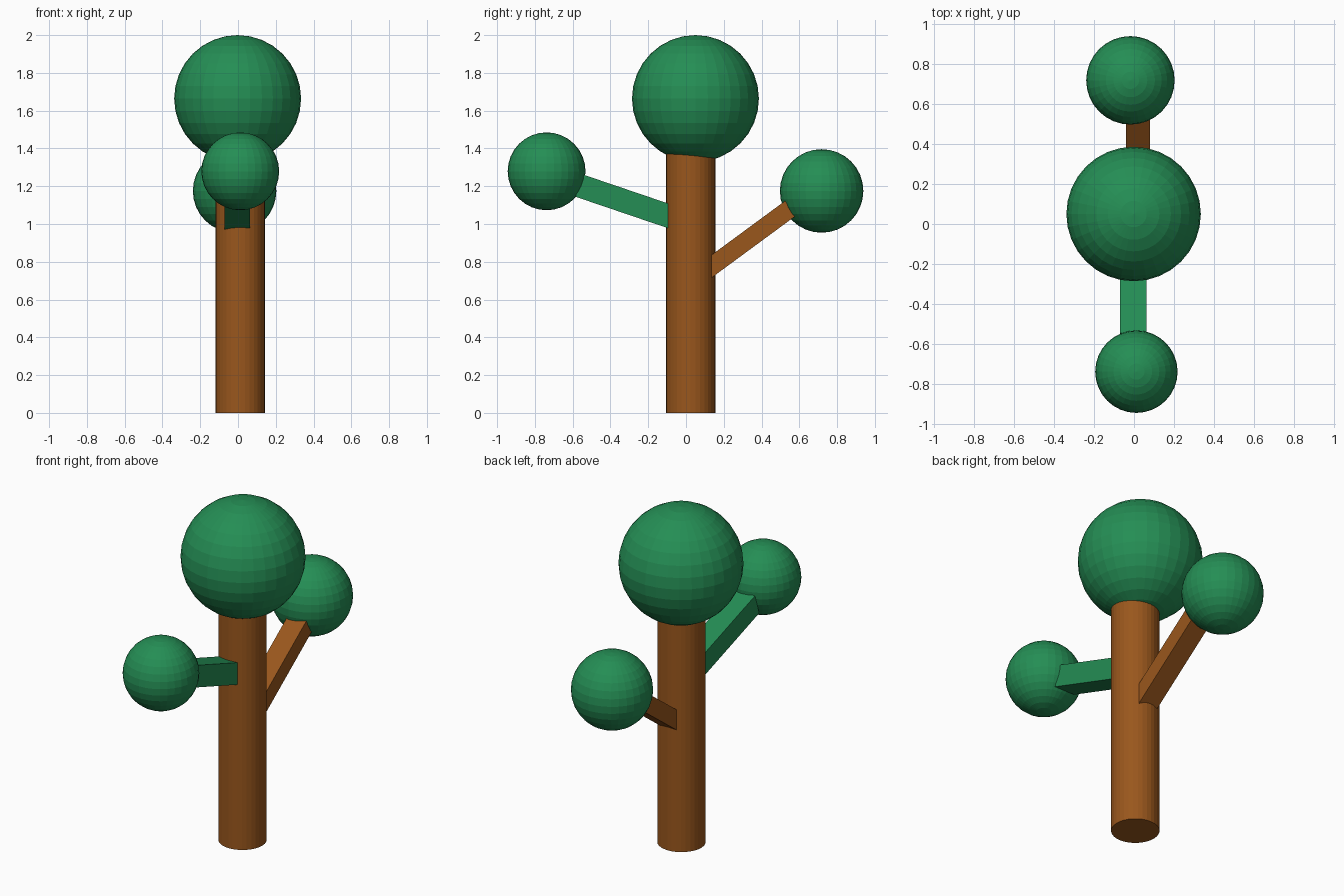
import bpy
from mathutils import Vector

if "Cube" in bpy.data.objects:
    bpy.data.objects.remove(bpy.data.objects["Cube"])


def material(name, color):
    m = bpy.data.materials.new(name)
    m.diffuse_color = color
    m.use_nodes = True
    m.node_tree.nodes["Principled BSDF"].inputs["Base Color"].default_value = m.diffuse_color
    return m


green = material("leaf_green", (0.018, 0.27, 0.09, 1))
brown = material("bark_brown", (0.32, 0.095, 0.012, 1))


def finish(name, mat):
    ob = bpy.context.object
    ob.name = name
    ob.data.materials.append(mat)
    return ob


def foliage(name, center, radius):
    bpy.ops.mesh.primitive_uv_sphere_add(segments=32, ring_count=16,
                                         radius=radius, location=center)
    finish(name, green)


def branch(name, start, end, width, thickness, mat):
    # Square-ended beam whose local y axis runs from start to end
    a, b = Vector(start), Vector(end)
    d = b - a
    bpy.ops.mesh.primitive_cube_add(size=1, location=(a + b) / 2)
    ob = finish(name, mat)
    ob.rotation_mode = 'QUATERNION'
    ob.rotation_quaternion = Vector((0, 1 if d.y > 0 else -1, 0)).rotation_difference(d)
    ob.scale = (width, d.length, thickness)


# Trunk, its top buried in the crown
bpy.ops.mesh.primitive_cylinder_add(vertices=32, radius=0.13, depth=1.42,
                                    location=(0.012, 0.025, 0.71))
finish("trunk", brown)

# Branches, rooted inside the trunk
branch("front_branch", (-0.004, -0.05, 1.028), (-0.004, -0.565, 1.203), 0.133, 0.124, green)
branch("back_branch", (0.02, 0.08, 0.735), (0.02, 0.553, 1.083), 0.12, 0.097, brown)

# Foliage balls
foliage("crown", (-0.002, 0.05, 1.664), 0.336)
foliage("front_foliage", (0.012, -0.738, 1.279), 0.206)
foliage("back_foliage", (-0.018, 0.718, 1.175), 0.221)
